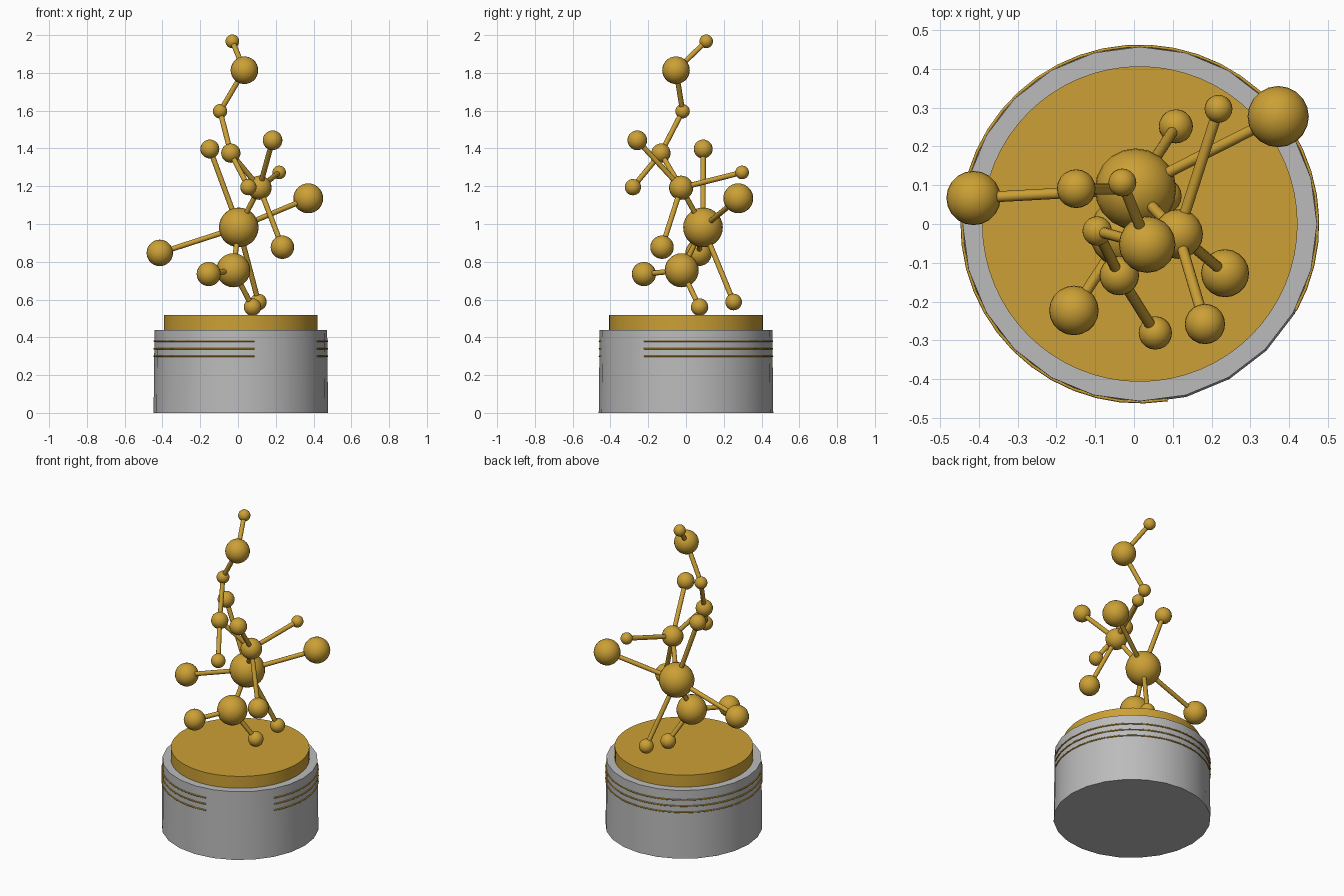
import bpy, math
from mathutils import Vector

if "Cube" in bpy.data.objects:
    bpy.data.objects.remove(bpy.data.objects["Cube"])


def material(name, rgb):
    m = bpy.data.materials.new(name)
    m.diffuse_color = (*rgb, 1)
    m.use_nodes = True
    m.node_tree.nodes["Principled BSDF"].inputs["Base Color"].default_value = m.diffuse_color
    return m


GOLD = material("gold", (0.60, 0.35, 0.035))
GREY = material("grey", (0.50, 0.50, 0.50))
CX = 0.015  # base centre is slightly off the figure


def finish(name, mat):
    ob = bpy.context.object
    ob.name = name
    ob.data.materials.append(mat)
    bpy.ops.object.shade_smooth_by_angle(angle=math.radians(40))
    return ob


def drum(name, r1, r2, z0, z1, sides, mat):
    bpy.ops.mesh.primitive_cone_add(vertices=sides, radius1=r1, radius2=r2, depth=z1 - z0,
                                    location=(CX, 0, (z0 + z1) / 2))
    return finish(name, mat)


# Pedestal
drum("pedestal", 0.462, 0.457, 0, 0.44, 24, GREY)
drum("pedestal_top", 0.407, 0.407, 0.435, 0.517, 64, GOLD)

# Thin gold bands, open at the front right
for i, z in enumerate((0.30, 0.34, 0.38)):
    cu = bpy.data.curves.new(f"band_{i + 1}", 'CURVE')
    cu.dimensions = '3D'
    cu.bevel_depth = 0.004
    cu.bevel_resolution = 1
    cu.use_fill_caps = True
    sp = cu.splines.new('POLY')
    n = 40
    sp.points.add(n)
    for k, p in enumerate(sp.points):
        a = math.radians(-29 + 308 * k / n)
        p.co = (CX + 0.459 * math.cos(a), 0.459 * math.sin(a), z, 1)
    cu.materials.append(GOLD)
    bpy.context.collection.objects.link(bpy.data.objects.new(f"band_{i + 1}", cu))

# Balls: x, y, z, radius
balls = {
    "tip": (-0.03, 0.107, 1.967, 0.036),
    "head": (0.034, -0.053, 1.814, 0.073),
    "neck": (-0.095, -0.018, 1.597, 0.038),
    "shoulder": (-0.038, -0.133, 1.375, 0.051),
    "shoulder_end": (0.055, -0.281, 1.195, 0.043),
    "chest": (0.114, -0.026, 1.192, 0.064),
    "front_upper": (0.183, -0.258, 1.443, 0.052),
    "back_upper": (0.218, 0.297, 1.273, 0.036),
    "chest_lower": (0.235, -0.127, 0.877, 0.062),
    "waist": (0.004, 0.09, 0.982, 0.105),
    "right_large": (0.372, 0.277, 1.136, 0.079),
    "left_upper": (-0.149, 0.091, 1.397, 0.050),
    "left_large": (-0.414, 0.067, 0.847, 0.070),
    "back_foot": (0.108, 0.252, 0.587, 0.044),
    "hip": (-0.025, -0.023, 0.755, 0.090),
    "left_front": (-0.155, -0.223, 0.735, 0.064),
    "foot": (0.077, 0.072, 0.560, 0.046),
}
for name, (x, y, z, r) in balls.items():
    bpy.ops.mesh.primitive_uv_sphere_add(segments=20, ring_count=14, radius=r, location=(x, y, z))
    finish(name + "_ball", GOLD)

# Rods joining the balls
links = """tip head, head neck, neck shoulder, shoulder shoulder_end, shoulder chest,
chest front_upper, chest back_upper, chest chest_lower, chest waist, waist right_large,
waist left_upper, waist left_large, waist back_foot, waist hip, hip left_front, hip foot"""
for pair in links.split(","):
    a, b = pair.split()
    p, q = Vector(balls[a][:3]), Vector(balls[b][:3])
    bpy.ops.mesh.primitive_cylinder_add(vertices=12, radius=0.014, depth=(q - p).length,
                                        location=(p + q) / 2,
                                        rotation=(q - p).to_track_quat('Z', 'Y').to_euler())
    finish(f"rod_{a}_to_{b}", GOLD)
